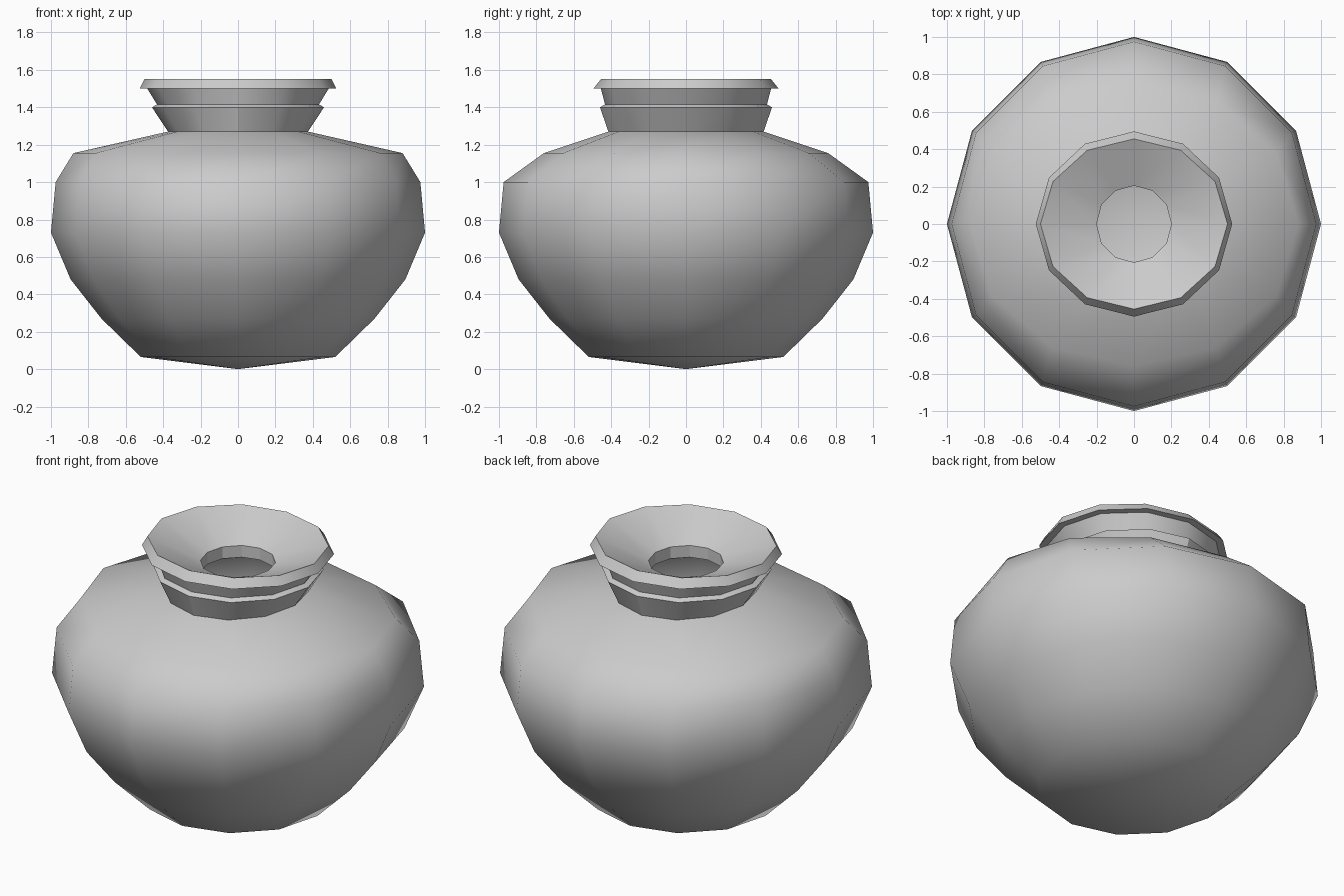
import bpy, bmesh, math

if "Cube" in bpy.data.objects:
    bpy.data.objects.remove(bpy.data.objects["Cube"])

SIDES = 12


def lathe(name, rings, angle, pole_z=None):
    """Skin a stack of elliptical 12-sided rings given as (x radius, y radius, z)."""
    bm = bmesh.new()
    loops = []
    for rx, ry, z in rings:
        loops.append([bm.verts.new((rx * math.cos(2 * math.pi * i / SIDES),
                                    ry * math.sin(2 * math.pi * i / SIDES), z))
                      for i in range(SIDES)])
    for low, high in zip(loops, loops[1:]):
        for i in range(SIDES):
            j = (i + 1) % SIDES
            bm.faces.new((low[i], low[j], high[j], high[i]))
    if pole_z is not None:
        pole = bm.verts.new((0, 0, pole_z))
        for i in range(SIDES):
            bm.faces.new((pole, loops[0][(i + 1) % SIDES], loops[0][i]))
    mesh = bpy.data.meshes.new(name)
    bm.to_mesh(mesh)
    bm.free()
    obj = bpy.data.objects.new(name, mesh)
    bpy.context.collection.objects.link(obj)
    bpy.ops.object.select_all(action='DESELECT')
    obj.select_set(True)
    bpy.context.view_layer.objects.active = obj
    bpy.ops.object.shade_smooth_by_angle(angle=math.radians(angle))
    return obj


# Round belly and sloping shoulder, open at the neck
lathe("pot_body", [
    (0.52, 0.52, 0.065),
    (0.73, 0.73, 0.27),
    (0.895, 0.895, 0.48),
    (1.0, 1.0, 0.73),
    (0.975, 0.975, 1.0),
    (0.88, 0.76, 1.155),
    (0.374, 0.415, 1.27),
], 80, pole_z=0.0)

# Flared neck with a ledge, an overhanging rim and a funnel mouth
lathe("pot_neck", [
    (0.374, 0.415, 1.27),
    (0.46, 0.46, 1.40),
    (0.433, 0.433, 1.415),
    (0.485, 0.455, 1.50),
    (0.525, 0.495, 1.50),
    (0.50, 0.455, 1.55),
    (0.20, 0.205, 1.43),
    (0.20, 0.205, 1.36),
], 29)
